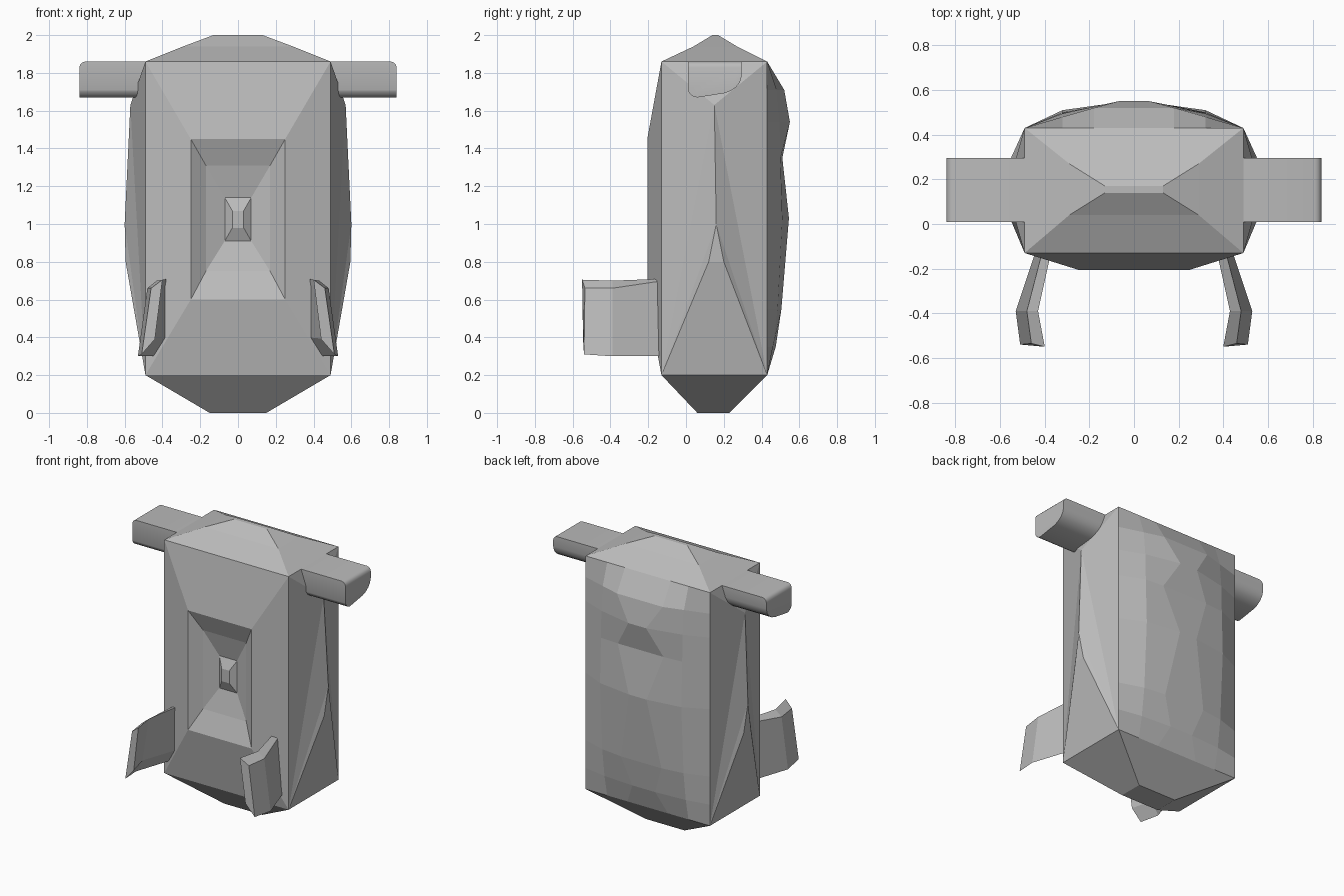
import bpy, bmesh, math

if "Cube" in bpy.data.objects:
    bpy.data.objects.remove(bpy.data.objects["Cube"])

grey = bpy.data.materials.new("plain grey")
grey.diffuse_color = (0.5, 0.5, 0.5, 1)
grey.use_nodes = True
grey.node_tree.nodes["Principled BSDF"].inputs["Base Color"].default_value = grey.diffuse_color


def finish(bm, name, smooth=False):
    bmesh.ops.remove_doubles(bm, verts=bm.verts, dist=0.0005)
    bmesh.ops.recalc_face_normals(bm, faces=bm.faces)
    me = bpy.data.meshes.new(name)
    bm.to_mesh(me)
    bm.free()
    ob = bpy.data.objects.new(name, me)
    bpy.context.collection.objects.link(ob)
    me.materials.append(grey)
    if smooth:
        bpy.context.view_layer.objects.active = ob
        ob.select_set(True)
        bpy.ops.object.shade_smooth_by_angle(angle=math.radians(35))
        ob.select_set(False)
    return ob


def face(bm, pts):
    bm.faces.new([bm.verts.new(p) for p in pts])


def loft(bm, loops, caps=(True, True)):
    """Join closed loops with quads and cap the chosen ends."""
    for a, b in zip(loops, loops[1:]):
        for i in range(len(a)):
            j = (i + 1) % len(a)
            face(bm, [a[i], a[j], b[j], b[i]])
    for use, loop in zip(caps, (loops[0], loops[-1])):
        if use:
            face(bm, loop)


def rect(u, v0, v1, place):
    return [place(*p) for p in ((-u, v0), (u, v0), (u, v1), (-u, v1))]


bm = bmesh.new()
# body front: raised border, stepped hollow and small centre bump
rings = [(.49, .2, 1.86, -.13), (.25, .6, 1.45, -.205), (.17, .75, 1.31, -.15),
         (.07, .91, 1.14, -.11), (.03, .98, 1.07, -.14)]
loft(bm, [rect(w, a, b, lambda x, z, d=d: (x, d, z)) for w, a, b, d in rings], (False, True))
# body top and bottom: stepped pyramids
for rings in ([(.49, -.13, .43, 1.86), (.29, .04, .27, 1.94), (.13, .14, .17, 2.0)],
              [(.49, -.13, .43, .2), (.15, .06, .23, 0)]):
    loft(bm, [rect(w, a, b, lambda x, y, d=d: (x, y, d)) for w, a, b, d in rings], (False, True))
# body sides: facets gathered on a bulging ridge
for s in (-1, 1):
    P = {"A": (.49, -.13, .2), "B": (.49, .43, .2), "C": (.49, .43, 1.86), "D": (.49, -.13, 1.86),
         "T": (.57, .15, 1.63), "M": (.60, .16, 1.0), "L": (.595, .12, .8), "R": (.595, .2, .8)}
    for key in ("ABRL", "LRM", "ALM", "AMT", "ATD", "DTC", "CTB", "TMB", "MRB"):
        face(bm, [(s * P[k][0],) + P[k][1:] for k in key])
# body back: lumpy facets, rows of (height, centre half width, centre depth, shoulder depth)
rows = [(1.86, .18, .43, .43), (1.71, .18, .52, .48), (1.54, .07, .55, .495),
        (1.35, .18, .51, .50), (1.03, .07, .545, .51), (.55, .16, .505, .485),
        (.35, .09, .475, .46), (.2, .16, .43, .43)]


def back_row(z, w, c, sh):
    return [(-.49, .43, z), (-.32, sh, z), (-w, c, z), (w, c, z), (.32, sh, z), (.49, .43, z)]


for r0, r1 in zip(rows, rows[1:]):
    a, b = back_row(*r0), back_row(*r1)
    for i in range(5):
        face(bm, [a[i], a[i + 1], b[i + 1], b[i]])
finish(bm, "body")

# arms: rounded profile run sideways, top rounded at the end
profile = [(.01, 1.86), (.01, 1.71)]
for k in range(1, 5):
    t = math.radians(180 + 90 * k / 4)
    profile.append((.06 + .05 * math.cos(t), 1.72 + .05 * math.sin(t)))
profile += [(.2, 1.692), (.235, 1.704), (.265, 1.725), (.285, 1.75), (.295, 1.785), (.295, 1.86)]
for s, side in ((-1, "left"), (1, "right")):
    bm = bmesh.new()
    loops = [[(s * x, y, min(z, top)) for y, z in profile]
             for x, top in ((.42, 1.86), (.81, 1.86), (.825, 1.855), (.835, 1.845), (.84, 1.83))]
    loft(bm, loops)
    finish(bm, side + "_arm", True)

# front flaps: thin bent plates
sections = [[(.37, -.12, .71), (.37, -.12, .40), (.44, -.12, .30), (.41, -.12, .70)],
            [(.43, -.39, .70), (.48, -.39, .39), (.53, -.39, .30), (.48, -.39, .66)],
            [(.40, -.55, .705), (.44, -.545, .39), (.51, -.54, .31), (.46, -.535, .66)]]
for s, side in ((-1, "left"), (1, "right")):
    bm = bmesh.new()
    loft(bm, [[(s * x, y, z) for x, y, z in sec] for sec in sections])
    finish(bm, side + "_flap")
